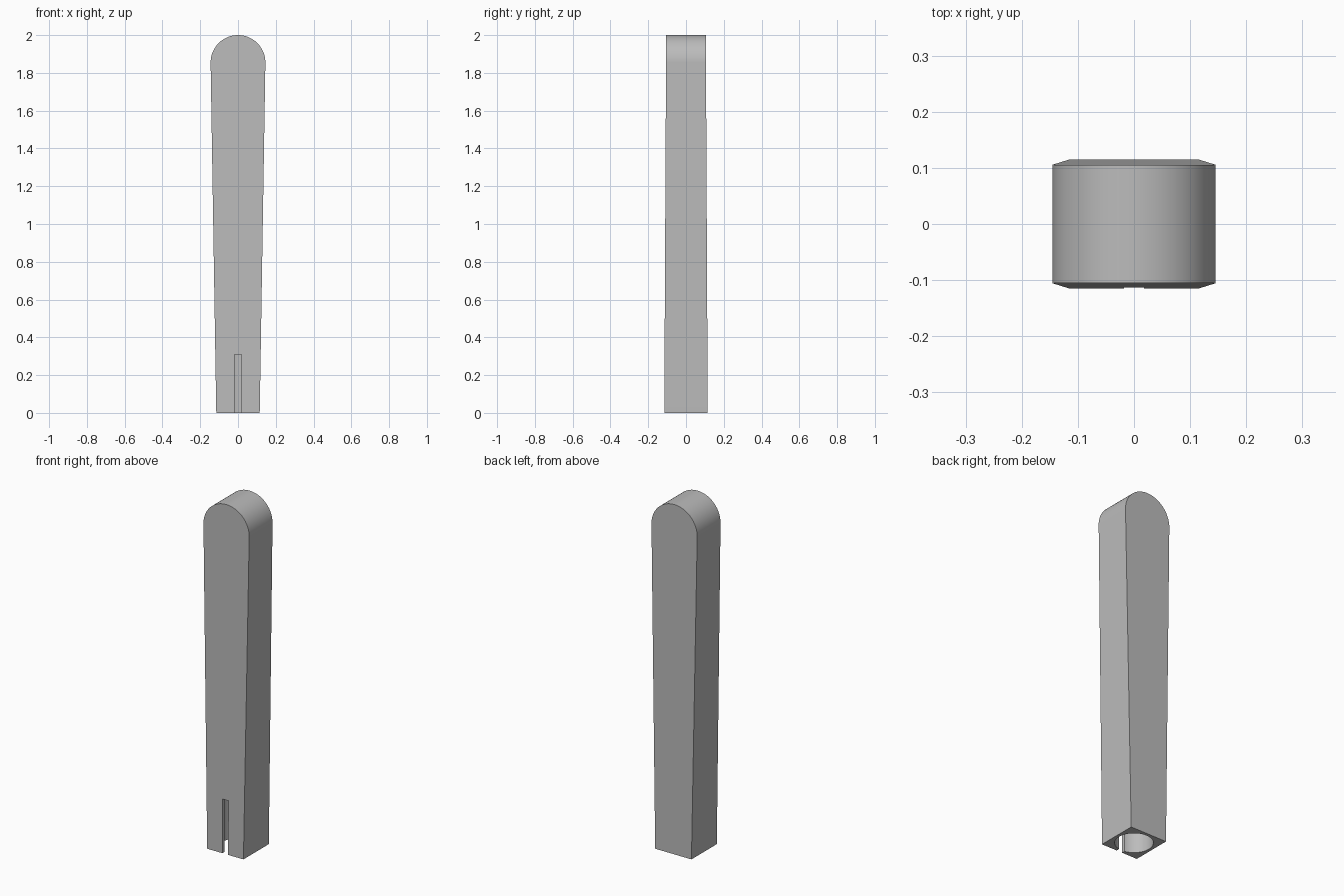
import bpy
import bmesh
from math import sin, cos, pi, asin

if "Cube" in bpy.data.objects:
    bpy.data.objects.remove(bpy.data.objects["Cube"])

BASE, TOP_R, HEIGHT = 0.115, 0.145, 2.0      # half base, round end radius, height
HOLE_R, SLOT, DEPTH = 0.098, 0.018, 0.31     # socket radius, half slot width, depth

grey = bpy.data.materials.new("plain_grey")
grey.use_nodes = True
colour = (0.5, 0.5, 0.5, 1)
grey.diffuse_color = colour
grey.node_tree.nodes["Principled BSDF"].inputs["Base Color"].default_value = colour


def prism(name, near, far):
    """Closed solid between two matching outlines."""
    bm = bmesh.new()
    a = [bm.verts.new(p) for p in near]
    b = [bm.verts.new(p) for p in far]
    bm.faces.new(a)
    bm.faces.new(b[::-1])
    for i in range(len(a)):
        j = (i + 1) % len(a)
        bm.faces.new((a[j], a[i], b[i], b[j]))
    bmesh.ops.recalc_face_normals(bm, faces=bm.faces)
    mesh = bpy.data.meshes.new(name)
    bm.to_mesh(mesh)
    bm.free()
    mesh.materials.append(grey)
    obj = bpy.data.objects.new(name, mesh)
    bpy.context.collection.objects.link(obj)
    return obj


# Handle: widens upward to a round end, thins slightly front to back
STEPS = 48
outline = [(-BASE, 0), (BASE, 0)]
outline += [(TOP_R * cos(pi * i / STEPS), HEIGHT - TOP_R + TOP_R * sin(pi * i / STEPS))
            for i in range(STEPS + 1)]


def half_depth(z):
    return BASE - 0.005 * z


handle = prism("handle",
               [(x, -half_depth(z), z) for x, z in outline],
               [(x, half_depth(z), z) for x, z in outline])

# Keyhole cutter: round socket from below with a slot through the front
gap = asin(SLOT / HOLE_R)
sweep = 2 * (pi - gap)
key = [(HOLE_R * cos(-pi / 2 + gap + sweep * i / 64),
        HOLE_R * sin(-pi / 2 + gap + sweep * i / 64)) for i in range(65)]
key += [(-SLOT, -0.2), (SLOT, -0.2)]
cutter = prism("socket_cutter",
               [(x, y, -0.1) for x, y in key],
               [(x, y, DEPTH) for x, y in key])
cutter.hide_render = True

cut = handle.modifiers.new("socket", "BOOLEAN")
cut.operation = "DIFFERENCE"
cut.solver = "EXACT"
cut.object = cutter

bpy.ops.object.select_all(action="DESELECT")
handle.select_set(True)
bpy.context.view_layer.objects.active = handle
bpy.ops.object.modifier_apply(modifier=cut.name)
bpy.data.objects.remove(cutter)
bpy.ops.object.shade_smooth_by_angle(angle=pi / 6)
